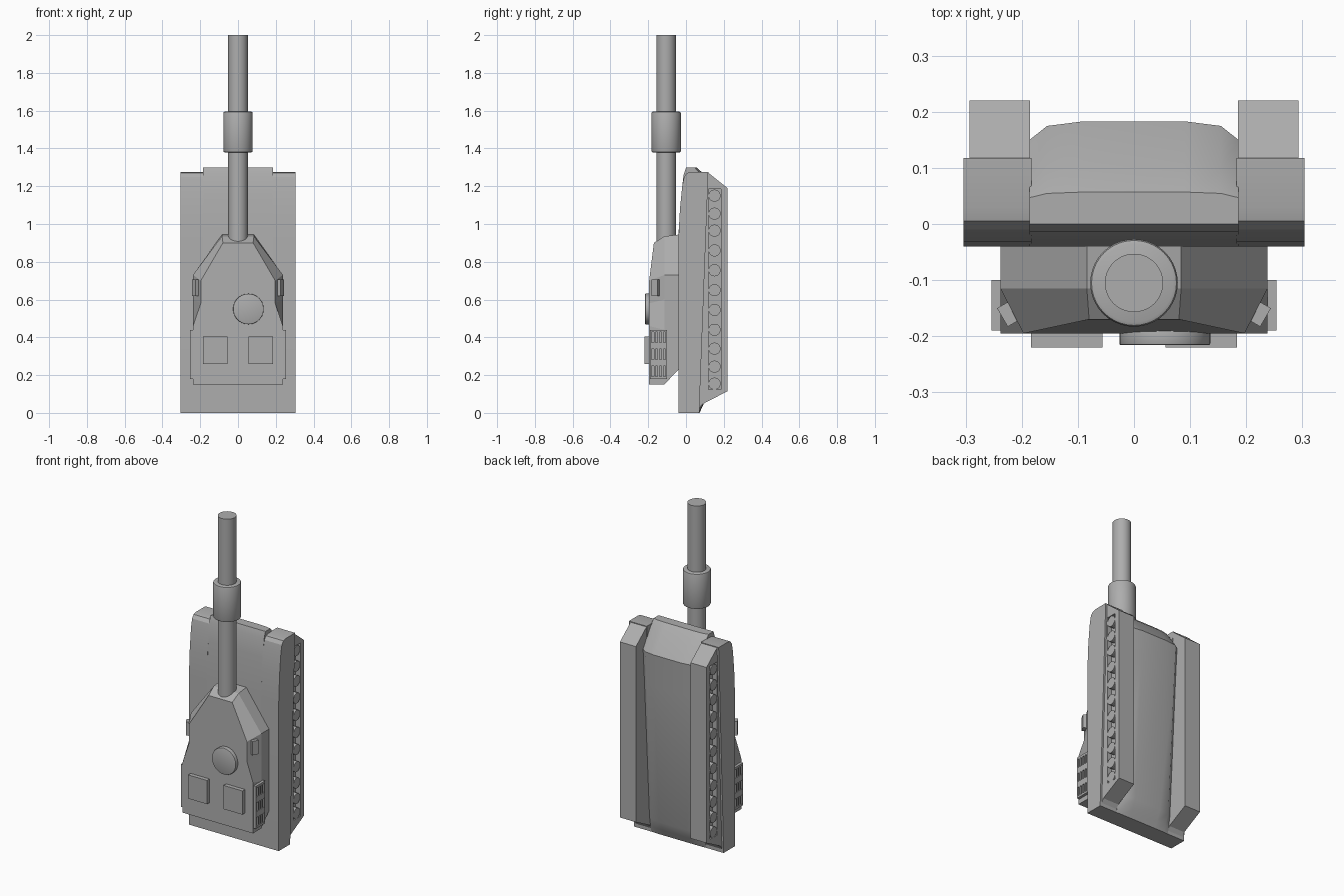
import bpy, bmesh, math
from mathutils import Matrix

cube = bpy.data.objects.get("Cube")
if cube:
    bpy.data.objects.remove(cube, do_unlink=True)

grey = bpy.data.materials.new("plain_grey")
grey.use_nodes = True
COLOUR = (0.42, 0.42, 0.42, 1)
grey.diffuse_color = COLOUR
grey.node_tree.nodes["Principled BSDF"].inputs["Base Color"].default_value = COLOUR


def finish(name, bm, smooth=None):
    bmesh.ops.recalc_face_normals(bm, faces=bm.faces)
    me = bpy.data.meshes.new(name)
    bm.to_mesh(me)
    bm.free()
    me.materials.append(grey)
    ob = bpy.data.objects.new(name, me)
    bpy.context.scene.collection.objects.link(ob)
    if smooth:
        bpy.ops.object.select_all(action="DESELECT")
        ob.select_set(True)
        bpy.context.view_layer.objects.active = ob
        bpy.ops.object.shade_smooth_by_angle(angle=math.radians(smooth))
    return ob


def loft(name, rings, smooth=None):
    """Skin closed rings of equal length and cap both ends."""
    bm = bmesh.new()
    rows = [[bm.verts.new(p) for p in ring] for ring in rings]
    n = len(rows[0])
    for a, b in zip(rows, rows[1:]):
        for i in range(n):
            j = (i + 1) % n
            bm.faces.new((a[i], a[j], b[j], b[i]))
    bm.faces.new(rows[0])
    bm.faces.new(rows[-1])
    return finish(name, bm, smooth)


def side_extrude(name, profile, x0, x1, smooth=None):
    return loft(name, [[(x, y, z) for y, z in profile] for x in (x0, x1)], smooth)


def add_box(bm, lo, hi, turn=0):
    size = [b - a for a, b in zip(lo, hi)]
    mid = [(a + b) / 2 for a, b in zip(lo, hi)]
    m = Matrix.Translation(mid) @ Matrix.Rotation(turn, 4, "Z") @ Matrix.Diagonal((*size, 1))
    bmesh.ops.create_cube(bm, size=1, matrix=m)


def box(name, lo, hi, turn=0):
    bm = bmesh.new()
    add_box(bm, lo, hi, turn)
    return finish(name, bm)


def cylinder(name, centre, radius, depth, axis="Z", sides=40, bevel=0):
    bm = bmesh.new()
    turn = {"X": Matrix.Rotation(math.pi / 2, 4, "Y"),
            "Y": Matrix.Rotation(math.pi / 2, 4, "X"), "Z": Matrix()}[axis]
    bmesh.ops.create_cone(bm, cap_ends=True, segments=sides, radius1=radius, radius2=radius,
                          depth=depth, matrix=Matrix.Translation(centre) @ turn)
    if bevel:
        rims = [e for e in bm.edges if any(len(f.verts) > 4 for f in e.link_faces)]
        bmesh.ops.bevel(bm, geom=rims, offset=bevel, segments=2, affect="EDGES", profile=0.5)
    return finish(name, bm, 35)


def cut(ob, boxes):
    """Carve boxes out of an object and discard the cutter."""
    bm = bmesh.new()
    for lo, hi in boxes:
        add_box(bm, lo, hi)
    cutter = finish("cutter", bm)
    cutter.hide_render = True
    mod = ob.modifiers.new("cut", "BOOLEAN")
    mod.object, mod.solver = cutter, "EXACT"
    dg = bpy.context.evaluated_depsgraph_get()
    mesh = bpy.data.meshes.new_from_object(ob.evaluated_get(dg))
    ob.modifiers.clear()
    ob.data = mesh
    bpy.data.objects.remove(cutter, do_unlink=True)


def span(s, a, b):
    return min(s * a, s * b), max(s * a, s * b)


# Central hull: sections up the length as (z, deck y, belly y, belly edge drop)
def hull_ring(z, deck, belly, drop):
    half = [(0.186, deck), (0.186, belly - drop), (0.155, belly - drop * 0.25), (0.09, belly)]
    return [(x, y, z) for x, y in half] + [(-x, y, z) for x, y in reversed(half)]


loft("hull", [hull_ring(*s) for s in (
    (0, -0.04, 0.072, 0.002), (0.04, -0.04, 0.09, 0.012), (0.1, -0.04, 0.118, 0.03),
    (0.95, -0.04, 0.17, 0.033), (1.15, -0.025, 0.183, 0.033), (1.26, -0.013, 0.1, 0.02),
    (1.298, 0.0, 0.057, 0.01))], 25)

fender = [(-0.04, 0), (0.07, 0), (0.118, 1.276), (0.03, 1.276), (0.005, 1.27), (-0.01, 1.25),
          (-0.02, 1.2), (-0.032, 1.08), (-0.04, 0.92)]
track = [(0.04, 0.02), (0.07, 0.02), (0.085, 0.045), (0.22, 0.115), (0.22, 1.19), (0.115, 1.274),
         (0.04, 1.274)]
wheel_heights = [1.15, 1.055, 0.965, 0.86, 0.755, 0.65, 0.545, 0.44, 0.34, 0.245, 0.155]

for s, side in ((1, "left"), (-1, "right")):
    # Running gear
    side_extrude(f"{side}_fender", fender, s * 0.183, s * 0.304, 25)
    tr = side_extrude(f"{side}_track", track, s * 0.185, s * 0.293)
    x0, x1 = span(s, 0.262, 0.32)
    cut(tr, [((x0, 0.119, 0.125), (x1, 0.184, 1.185))])
    for i, z in enumerate(wheel_heights):
        cylinder(f"{side}_wheel_{i + 1}", (s * 0.275, 0.151, z), 0.032, 0.034, "X", 20)

    # Louvred box on the turret flank
    x0, x1 = span(s, 0.2, 0.254)
    vent = box(f"{side}_vent_box", (x0, -0.19, 0.18), (x1, -0.1, 0.44))
    x0, x1 = span(s, 0.246, 0.27)
    cut(vent, [((x0, y - 0.006, z - 0.027), (x1, y + 0.006, z + 0.027))
               for y in (-0.176, -0.156, -0.135, -0.114) for z in (0.22, 0.31, 0.4)])

    # Launcher and roof hatch
    x0, x1 = span(s, 0.214, 0.236)
    box(f"{side}_launcher", (x0, -0.18, 0.62), (x1, -0.142, 0.705), -s * math.radians(30))
    x0, x1 = span(s, 0.056, 0.184)
    box(f"{side}_roof_hatch", (x0, -0.22, 0.26), (x1, -0.185, 0.405))


# Turret: outlines from the deck out to the roof
def turret_ring(half):
    return half + [(-x, y, z) for x, y, z in reversed(half)]


loft("turret", [turret_ring(r) for r in (
    [(0.238, -0.03, 0.24), (0.238, -0.03, 0.44), (0.238, -0.03, 0.6), (0.238, -0.03, 0.73),
     (0.084, -0.03, 0.945)],
    [(0.238, -0.115, 0.15), (0.238, -0.115, 0.44), (0.238, -0.115, 0.6), (0.238, -0.115, 0.73),
     (0.084, -0.115, 0.935)],
    [(0.238, -0.195, 0.15), (0.238, -0.195, 0.46), (0.197, -0.195, 0.58), (0.197, -0.195, 0.7),
     (0.08, -0.17, 0.9)])])
cylinder("commander_hatch", (0.055, -0.2, 0.55), 0.081, 0.032, "Y", 40, 0.003)

# Gun
cylinder("gun_barrel", (0, -0.105, 1.44), 0.052, 1.12)
cylinder("barrel_sleeve", (0, -0.105, 1.487), 0.078, 0.216, bevel=0.008)
